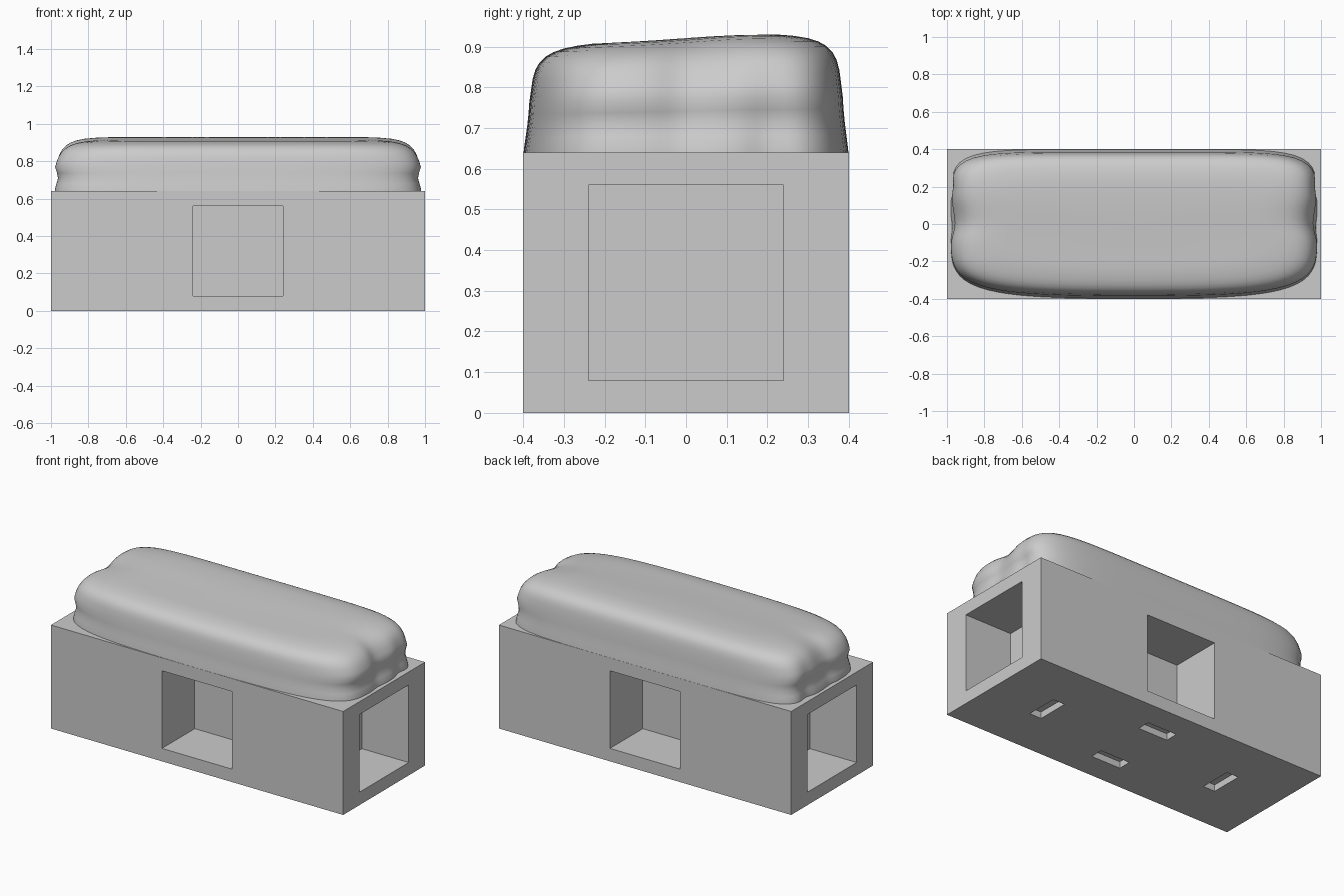
import bpy, bmesh, math
from mathutils import Matrix

if "Cube" in bpy.data.objects:
    bpy.data.objects.remove(bpy.data.objects["Cube"])

grey = bpy.data.materials.new("plain grey")
grey.diffuse_color = (0.6, 0.6, 0.6, 1)
grey.use_nodes = True
grey.node_tree.nodes["Principled BSDF"].inputs["Base Color"].default_value = grey.diffuse_color


def make_object(name, bm):
    bmesh.ops.recalc_face_normals(bm, faces=bm.faces[:])
    mesh = bpy.data.meshes.new(name)
    bm.to_mesh(mesh)
    bm.free()
    mesh.materials.append(grey)
    ob = bpy.data.objects.new(name, mesh)
    bpy.context.collection.objects.link(ob)
    return ob


def add_box(bm, lo, hi):
    size = [h - l for l, h in zip(lo, hi)]
    mid = [(h + l) / 2 for l, h in zip(lo, hi)]
    bmesh.ops.create_cube(bm, size=1, matrix=Matrix.Translation(mid) @ Matrix.Diagonal((*size, 1)))


# Base block
bm = bmesh.new()
add_box(bm, (-1, -0.4, 0), (1, 0.4, 0.64))
base = make_object("base_block", bm)

# Cutters: a square pocket in each side and a shallow slot under each side
bm = bmesh.new()
for s in (-1, 1):
    xs, ys = sorted((s * 0.68, s * 1.1)), sorted((s * 0.08, s * 0.5))
    add_box(bm, (xs[0], -0.24, 0.08), (xs[1], 0.24, 0.56))
    add_box(bm, (-0.24, ys[0], 0.08), (0.24, ys[1], 0.56))
    add_box(bm, (s * 0.62 - 0.04, -0.1, -0.1), (s * 0.62 + 0.04, 0.1, 0.04))
    add_box(bm, (-0.1, s * 0.2 - 0.04, -0.1), (0.1, s * 0.2 + 0.04, 0.04))
cutter = make_object("pocket_cutter", bm)
cutter.hide_render = True
mod = base.modifiers.new("pockets", 'BOOLEAN')
mod.operation, mod.solver, mod.object = 'DIFFERENCE', 'EXACT', cutter
bpy.context.view_layer.objects.active = base
base.select_set(True)
bpy.ops.object.modifier_apply(modifier=mod.name)
bpy.data.objects.remove(cutter)

# Soft rounded cushion: rings of (end inset, side inset, height)
profile = [(0.0, 0.0, 0.63), (0.0, 0.002, 0.65), (0.008, 0.006, 0.68), (0.016, 0.01, 0.71),
           (0.01, 0.013, 0.74), (0.0, 0.015, 0.77), (0.008, 0.019, 0.80), (0.02, 0.023, 0.83),
           (0.036, 0.03, 0.855), (0.055, 0.04, 0.873), (0.08, 0.055, 0.888),
           (0.11, 0.075, 0.899), (0.15, 0.1, 0.907), (0.21, 0.135, 0.913), (0.28, 0.17, 0.916)]
COUNT = 128


def groove(y, centre, width):
    return math.exp(-((y - centre) / width) ** 2)


def ring_point(angle, ex, ey, z, scale=1):
    c, s = math.cos(angle), math.sin(angle)
    n = 5 if s < 0 else 6.5
    r = (abs(c) ** n + abs(s) ** n) ** (-1 / n)
    u, v = c * r, s * r
    up = min(1, max(0, (z - 0.64) / 0.27))
    x, y = u * (0.98 - ex), v * (0.4 - ey)
    if s < 0:
        y *= 1 - 0.07 * u * u                  # bowed front
    # dented ends
    dent = 0.035 * up * groove(y, 0.03, 0.09) + 0.02 * (1 - up) * groove(y, 0.2, 0.05)
    dent += 0.008 * groove(y, -0.02, 0.05)
    x -= math.copysign(dent * abs(u) ** 8, u)
    x, y = x * scale, y * scale
    # top rises toward the back
    z += up * (0.04 * y + 0.006 * groove(y, 0.13, 0.15))
    return x, y, z


bm = bmesh.new()
rings = [(*p, 1) for p in profile]
rings += [(0.28, 0.17, 0.916 + 0.002 * (1 - k), k) for k in (0.85, 0.68, 0.5, 0.3, 0.1)]
loops = [[bm.verts.new(ring_point(2 * math.pi * (i + 0.5) / COUNT, *r)) for i in range(COUNT)]
         for r in rings]
for a, b in zip(loops, loops[1:]):
    for i in range(COUNT):
        j = (i + 1) % COUNT
        bm.faces.new((a[i], a[j], b[j], b[i]))
bm.faces.new(loops[0][::-1])
bm.faces.new(loops[-1])
cushion = make_object("cushion", bm)
base.select_set(False)
cushion.select_set(True)
bpy.context.view_layer.objects.active = cushion
bpy.ops.object.shade_smooth_by_angle(angle=math.radians(50))
